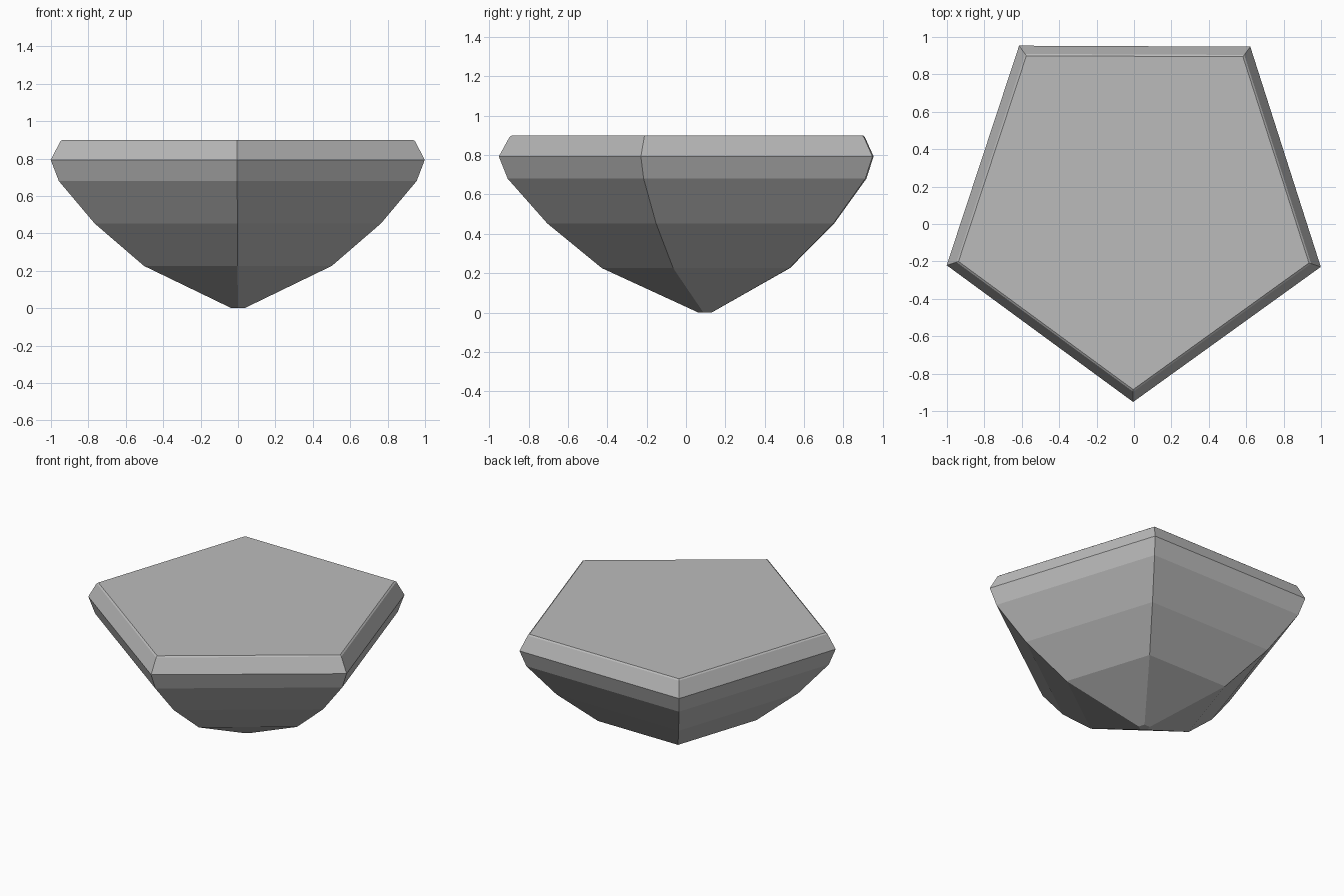
import bpy, bmesh
from math import sin, cos, pi, radians

cube = bpy.data.objects.get("Cube")
if cube:
    bpy.data.objects.remove(cube, do_unlink=True)

# One plain grey for the whole stone
grey = bpy.data.materials.new("stone grey")
grey.use_nodes = True
colour = (0.5, 0.5, 0.5, 1)
grey.diffuse_color = colour
grey.node_tree.nodes["Principled BSDF"].inputs["Base Color"].default_value = colour

SIDES = 5
CENTRE_Y = 0.10
TWIST = radians(-0.25)

# Profile from the tip up to the table: (radius, height)
PROFILE = [(0.037, 0), (0.528, 0.226), (0.805, 0.453), (1.006, 0.68),
           (1.0515, 0.793), (0.997, 0.892), (0.985, 0.9)]


def pentagon(bm, radius, z):
    """Ring of corners, with one corner pointing to the front."""
    angles = [-pi / 2 + TWIST + 2 * pi * i / SIDES for i in range(SIDES)]
    return [bm.verts.new((radius * cos(a), CENTRE_Y + radius * sin(a), z)) for a in angles]


# Cut gem: stacked pentagons joined by flat facets
bm = bmesh.new()
rings = [pentagon(bm, r, z) for r, z in PROFILE]
for low, high in zip(rings, rings[1:]):
    for i in range(SIDES):
        j = (i + 1) % SIDES
        bm.faces.new((low[i], low[j], high[j], high[i]))
bm.faces.new(rings[0])
bm.faces.new(rings[-1])
bmesh.ops.recalc_face_normals(bm, faces=bm.faces)

mesh = bpy.data.meshes.new("cut_gem")
bm.to_mesh(mesh)
bm.free()
mesh.materials.append(grey)
gem = bpy.data.objects.new("cut_gem", mesh)
bpy.context.collection.objects.link(gem)
